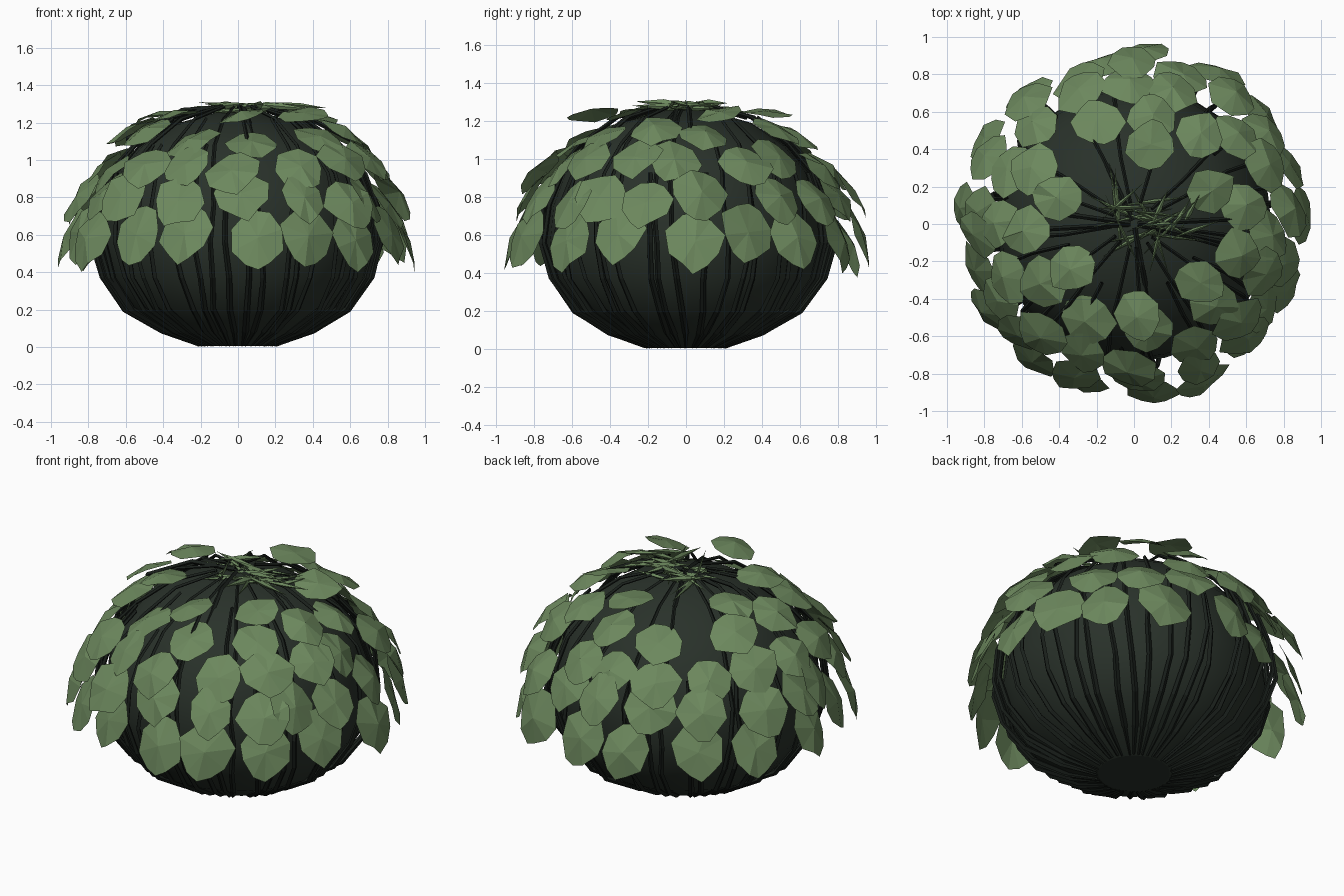
import bpy, math, random
from mathutils import Vector

if "Cube" in bpy.data.objects:
    bpy.data.objects.remove(bpy.data.objects["Cube"])

random.seed(7)
R = random.uniform


def material(name, col):
    m = bpy.data.materials.new(name)
    m.diffuse_color = (*col, 1)
    m.use_nodes = True
    m.node_tree.nodes["Principled BSDF"].inputs["Base Color"].default_value = m.diffuse_color
    return m


LEAF = material("leaf green", (0.150, 0.245, 0.110))
CORE = material("dark core green", (0.022, 0.031, 0.023))
STEM = material("blackish stem", (0.010, 0.014, 0.011))


def add_mesh(name, verts, faces, mat, smooth=False):
    me = bpy.data.meshes.new(name)
    me.from_pydata(verts, [], faces)
    me.materials.append(mat)
    ob = bpy.data.objects.new(name, me)
    bpy.context.collection.objects.link(ob)
    if smooth:
        for p in me.polygons:
            p.use_smooth = True
    return ob


def polar(r, a, z):
    return Vector((r * math.cos(a), r * math.sin(a), z))


# Shared silhouette (radius, height) of the bush
PROFILE = [(0.20, 0.005), (0.40, 0.085), (0.59, 0.20), (0.71, 0.37), (0.765, 0.56),
           (0.745, 0.76), (0.68, 0.93), (0.55, 1.08), (0.36, 1.20), (0.12, 1.265)]

# Dark inner core: closed lathe
N = 28
verts, faces = [], []
for i, (r, z) in enumerate(PROFILE):
    k = 1.0 if i == 0 else 0.96
    for j in range(N):
        verts.append(polar(r * k, 2 * math.pi * j / N, z if i == 0 else z - 0.01))
for i in range(len(PROFILE) - 1):
    for j in range(N):
        k = (j + 1) % N
        faces.append((i * N + j, i * N + k, (i + 1) * N + k, (i + 1) * N + j))
faces.append(tuple(reversed(range(N))))
faces.append(tuple(range((len(PROFILE) - 1) * N, len(PROFILE) * N)))
core = add_mesh("core", verts, faces, CORE, True)
core.data.polygons[-2].use_smooth = False

# Thin stems climbing over the core from the base to the crown
verts, faces = [], []
for s in range(46):
    a0 = 2 * math.pi * s / 46 + R(-0.05, 0.05)
    wide = R(0.99, 1.04)
    top = len(PROFILE) if s % 3 == 0 else random.choice((7, 8, 9))
    start = len(verts)
    for i, (r, z) in enumerate(PROFILE[:top]):
        a0 += R(-0.035, 0.035)
        rr = r * (wide if i > 1 else 1.0) + R(-0.006, 0.006)
        c = polar(rr, a0, max(z, 0.016) + (0.02 if i > 7 else 0))
        side, out = polar(1, a0 + math.pi / 2, 0), polar(1, a0, 0)
        if i > 6:
            out = (out * 0.4 + Vector((0, 0, 0.9)))
        elif i < 3:
            out = (out * 0.6 + Vector((0, 0, -0.7)))
        w = 0.018 - 0.001 * i
        verts += [c + side * w, c + out * w, c - side * w, c - out * w]
    for i in range(top - 1):
        for k in range(4):
            a, b = start + i * 4 + k, start + i * 4 + (k + 1) % 4
            faces.append((a, b, b + 4, a + 4))
for v in verts:
    v.z = max(v.z, 0.0)
add_mesh("stems", verts, faces, STEM)

# Angular leaf outline: (across, along) on one half, mirrored by the helper
HALF = [(0.22, 0.06), (0.46, 0.34), (0.42, 0.66), (0.20, 0.90)]


def leaf(verts, faces, base, tip, roll, width, fold):
    d = tip - base
    out = Vector((base.x, base.y, 0.35)).normalized()
    side = d.cross(out).normalized()
    n = side.cross(d).normalized()
    side, n = (side * math.cos(roll) + n * math.sin(roll),
               n * math.cos(roll) - side * math.sin(roll))

    def pt(u, v):
        lift = fold * (0.5 - abs(u)) * math.sin(math.pi * min(v, 1))
        return base + d * v + side * u * width + n * (lift + R(-0.012, 0.012))

    s = len(verts)
    verts += [pt(0, 0), pt(0, 0.5), pt(0, 1)]
    for sg in (1, -1):
        ids = [0]
        for u, v in HALF:
            ids.append(len(verts) - s)
            verts.append(pt(u * sg * R(0.9, 1.1), v + R(-0.05, 0.05)))
        ids.append(2)
        for a, b in zip(ids, ids[1:]):
            t = (s + 1, s + a, s + b)
            faces.append(t if sg < 0 else t[::-1])


# Drooping leaf tiers: count, base r, base z, tip r, tip z
TIERS = [(17, 0.83, 0.73, 0.945, 0.41), (18, 0.75, 0.91, 0.925, 0.66),
         (16, 0.64, 1.06, 0.84, 0.86), (11, 0.46, 1.18, 0.71, 1.04)]
for t, (count, rb, zb, rt, zt) in enumerate(TIERS):
    verts, faces = [], []
    for i in range(count):
        a = 2 * math.pi * (i + 0.5 * (t % 2)) / count + R(-0.08, 0.08)
        dz, dr = R(-0.04, 0.04), R(-0.025, 0.03)
        base = polar(rb + dr, a, zb + dz)
        tip = polar(rt + dr, a + R(-0.12, 0.12), max(zt + dz, 0.38))
        leaf(verts, faces, base, tip, R(-0.2, 0.2), R(0.27, 0.34), 0.07)
    add_mesh("leaf_tier_%d" % (t + 1), verts, faces, LEAF)

# Nearly flat leaves around the crown
verts, faces = [], []
for a, r in ((0.35, 0.32), (1.3, 0.30), (2.75, 0.30), (3.7, 0.28), (4.7, 0.36), (5.5, 0.34)):
    leaf(verts, faces, polar(r, a, 1.25), polar(r + 0.27, a + 0.1, R(1.20, 1.27)),
         R(-0.15, 0.15), 0.27, 0.05)
add_mesh("crown_leaves", verts, faces, LEAF)

# Tangle of narrow green blades crossing at the crown
verts, faces = [], []
for i in range(26):
    c = Vector((0.10 + R(-0.22, 0.24), R(-0.12, 0.14), R(1.26, 1.295)))
    a = R(-0.5, 0.8) if i % 3 else R(1.0, 2.2)
    d = Vector((math.cos(a), math.sin(a), R(-0.10, 0.08))) * R(0.11, 0.24)
    w = Vector((-math.sin(a), math.cos(a), 0)) * R(0.008, 0.014)
    h = Vector((0, 0, R(0.010, 0.022)))
    s = len(verts)
    verts += [c - d, c + w, c + d, c - w, c + h, c - h]
    for p, q in ((0, 1), (1, 2), (2, 3), (3, 0)):
        faces += [(s + q, s + p, s + 4), (s + p, s + q, s + 5)]
for v in verts:
    v.z = min(v.z, 1.315)
add_mesh("crown_blades", verts, faces, LEAF)

# Dark twigs spreading sideways under the crown
verts, faces = [], []
for a, l in ((0.05, 0.6), (3.2, 0.6), (2.0, 0.35), (4.9, 0.45), (3.0, 0.5), (-0.2, 0.5)):
    s = len(verts)
    for r, z in ((0.02, 1.285), (l * 0.5, 1.265), (l, 1.11 if l > 0.4 else 1.22)):
        c, w = polar(r, a, z), polar(0.013, a + math.pi / 2, 0)
        verts += [c + w, c + Vector((0, 0, 0.014)), c - w, c - Vector((0, 0, 0.014))]
    for i in (0, 4):
        for k in range(4):
            p, q = s + i + k, s + i + (k + 1) % 4
            faces.append((p, q, q + 4, p + 4))
add_mesh("crown_twigs", verts, faces, STEM)
